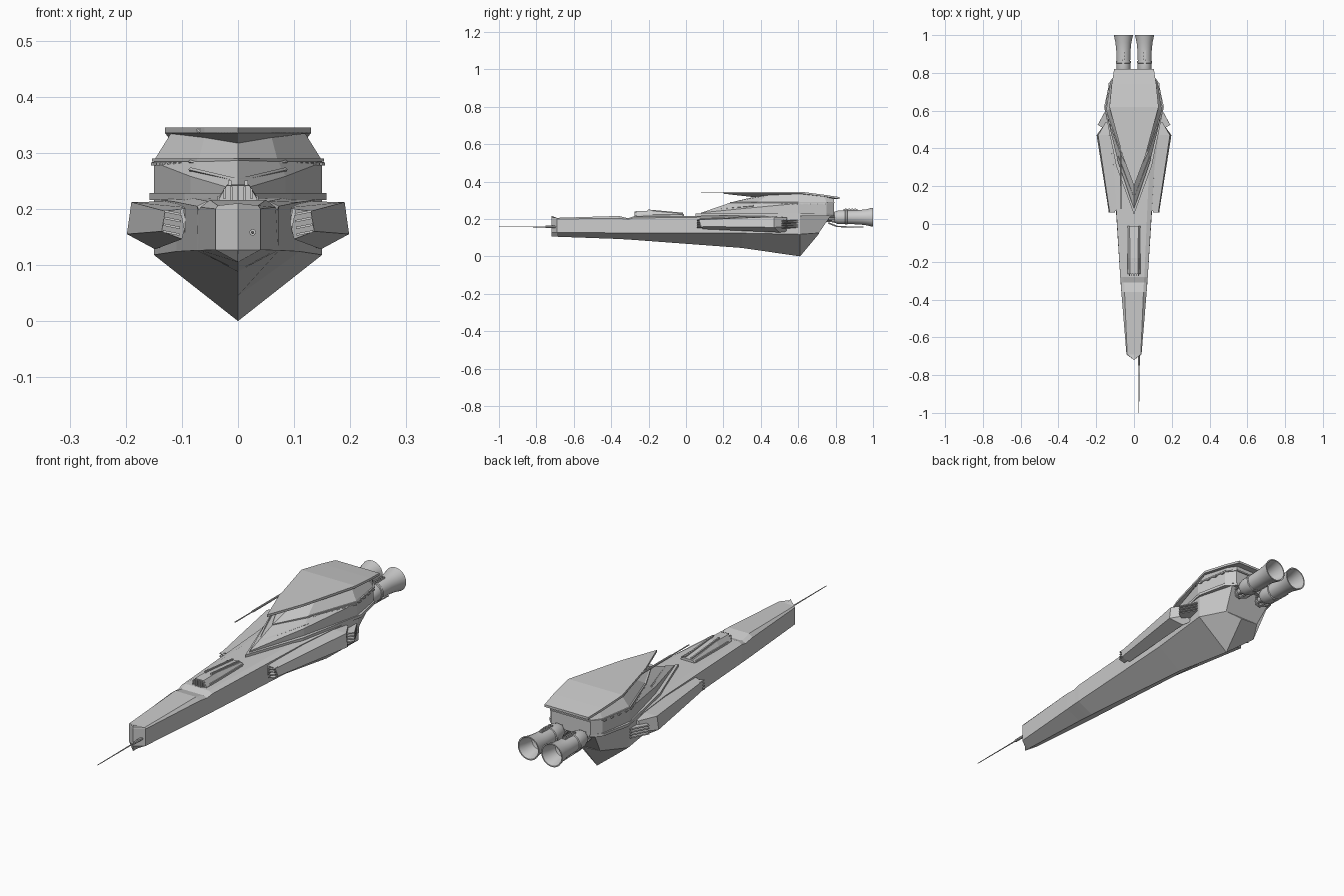
import bpy, bmesh, math
from mathutils import Vector


def loft(name, rings, mirror=False):
    """Skin rings of points; ends are capped strip-wise across the ring."""
    bm = bmesh.new()
    vs = [[bm.verts.new(p) for p in r] for r in rings]
    n = len(vs[0])
    for a, b in zip(vs, vs[1:]):
        for i in range(n):
            j = (i + 1) % n
            bm.faces.new((a[i], a[j], b[j], b[i]))
    for r in (vs[0], vs[-1]):
        for i in range(n // 2 - 1):
            bm.faces.new((r[i], r[i + 1], r[n - 2 - i], r[n - 1 - i]))
    bmesh.ops.remove_doubles(bm, verts=bm.verts, dist=1e-5)
    bmesh.ops.recalc_face_normals(bm, faces=bm.faces)
    me = bpy.data.meshes.new(name)
    bm.to_mesh(me)
    bm.free()
    ob = bpy.data.objects.new(name, me)
    bpy.context.collection.objects.link(ob)
    if mirror:
        ob.modifiers.new("mirror", 'MIRROR').use_bisect_axis[0] = False
    return ob


def sym(half):
    return half + [(-x, y, z) for x, y, z in reversed(half)]


def box(name, loc, dims, rot=(0, 0, 0)):
    bpy.ops.mesh.primitive_cube_add(size=1, location=loc, rotation=rot)
    ob = bpy.context.object
    ob.name, ob.scale = name, dims
    return ob


def rod(name, p, q, r1, r2=None, n=10):
    p, q = Vector(p), Vector(q)
    bpy.ops.mesh.primitive_cone_add(vertices=n, radius1=r1, radius2=r1 if r2 is None else r2,
                                    depth=(q - p).length, location=(p + q) / 2,
                                    rotation=(q - p).to_track_quat('Z', 'Y').to_euler())
    bpy.context.object.name = name


def lathe(name, profile, cx, cz, n=24):
    rings = [[(cx + r * math.cos(2 * math.pi * k / n), y, cz + r * math.sin(2 * math.pi * k / n))
              for k in range(n)] for y, r in profile]
    ob = loft(name, rings)
    bpy.ops.object.select_all(action='DESELECT')
    bpy.context.view_layer.objects.active = ob
    ob.select_set(True)
    bpy.ops.object.shade_smooth_by_angle(angle=math.radians(35))


def lerp(a, b, t):
    return Vector(a).lerp(Vector(b), t)


# Hull: y, top z, deck half width, side x, shoulder z, chine x, chine z, keel z
stations = [(-0.69, .206, .036, .040, .200, .040, .127, .105),
            (-0.36, .216, .050, .067, .203, .067, .126, .093),
            (-0.31, .204, .052, .070, .198, .071, .126, .090),
            (-0.28, .214, .055, .073, .205, .073, .126, .088),
            (0.30, .219, .080, .108, .212, .110, .124, .045),
            (0.61, .225, .135, .150, .218, .150, .118, .000)]
rings = [sym([(0, -.72, z) for z in (.217, .210, .200, .127, .105)])]
for y, zt, xd, xs, zs, xc, zc, zk in stations:
    rings.append(sym([(0, y, zt), (xd, y, zt), (xs, y, zs), (xc, y, zc), (0, y, zk)]))
rings.append(sym([(0, .78, .225), (.095, .78, .225), (.105, .775, .218), (.085, .71, .125), (0, .71, .12)]))
loft("hull", rings)

# Flange under the superstructure
plan = [(0, .05), (.095, .31), (.158, .62), (.130, .75), (.090, .79)]
loft("deck_flange", [sym([(x, y, z) for x, y in plan]) for z in (.216, .228)])

# Superstructure block with a wedge-shaped prow
plan = [(0, .08), (.085, .33), (.150, .60), (.125, .75), (.095, .79)]
crest = (.233, .258, .283, .283, .283)
loft("lower_superstructure", [
    sym([(x, y, .226) for x, y in plan]),
    sym([(x, y, z) for (x, y), z in zip(plan, crest)]),
    sym([(0, .24, .288), (.070, .38, .288), (.148, .60, .288), (.124, .75, .288), (.095, .79, .288)])])
plan = [(0, .235), (.073, .375), (.153, .60), (.128, .755), (.095, .795)]
loft("seam_lip", [sym([(x, y, z) for x, y in plan]) for z in (.284, .290)])

# Upper storey, overhang and roof plate
roof = [(0, .20, .345), (.060, .36, .345), (.130, .62, .345), (.118, .74, .329), (.105, .82, .317)]
loft("upper_superstructure_roof", [
    sym([(0, .24, .289), (.070, .38, .289), (.148, .60, .289), (.124, .75, .289), (.095, .79, .289)]),
    sym([(0, .36, .317), (.060, .44, .327), (.120, .61, .334), (.103, .74, .319), (.090, .79, .308)]),
    sym([(x, y, z - .010) for x, y, z in roof]),
    sym(roof)])

# Chevron rails along the prow
for s in (-1, 1):
    for k in range(2):
        rod("prow_rail", (0, .14 + .06 * k, .250 + .018 * k),
            (s * .085, .36 + .05 * k, .270 + .014 * k), .004, n=4)
    # Window row in the seam
    for k in range(6):
        t = k / 5
        p = lerp((.097, .46, .281), (.146, .59, .281), t)
        box("side_window", (s * p.x, p.y, p.z - .001), (.014, .014, .005), (0, 0, -s * .4))
    for k in range(4):
        p = lerp((.146, .62, .281), (.127, .74, .281), k / 3)
        box("rear_window", (s * p.x, p.y, p.z), (.014, .014, .005))

# Side pods
front = [(.130, .07, .196), (.136, .08, .160), (.100, .09, .146), (.085, .07, .202)]
mid = [(.190, .47, .212), (.198, .47, .155), (.148, .50, .128), (.095, .47, .214)]
rear = [(.150, .54, .207), (.155, .53, .158), (.135, .54, .132), (.095, .54, .212)]
loft("side_pod", [front, mid, rear], mirror=True)

# Louvres at both pod ends
for s in (-1, 1):
    for k in range(4):
        z = .157 + .012 * k
        box("pod_front_louvre", (s * (.119 - .001 * k), .075, z), (.030, .030, .004), (0, s * -.2, 0))
        box("pod_rear_louvre", (s * .150, .550, z - .004), (.050, .085, .005), (0, s * -.15, s * .5))
    box("pod_front_post", (s * .096, .078, .178), (.006, .02, .045), (0, s * .2, 0))

# Deck housing with a grilled front
loft("deck_housing", [
    sym([(0, -.265, .242), (.020, -.265, .242), (.034, -.265, .218), (.034, -.265, .205)]),
    sym([(0, -.180, .243), (.020, -.180, .243), (.036, -.180, .218), (.036, -.180, .205)]),
    sym([(0, -.010, .227), (.024, -.010, .227), (.034, -.010, .218), (.034, -.010, .205)])])
for k in range(5):
    x = -.024 + .012 * k
    box("grille_bar", (x, -.268, .227), (.004, .014, .026 if abs(x) < .02 else .018))
for s in (-1, 1):
    box("housing_rib", (s * .015, -.11, .238), (.006, .19, .008), (-.09, 0, 0))
    box("housing_side_rail", (s * .034, -.13, .219), (.005, .22, .008))

# Engines: nozzle bell, mount and plumbing
bell = [(.795, 0), (.795, .030), (.815, .037), (.85, .037), (.852, .040), (.862, .040), (.864, .036),
        (.92, .038), (.96, .042), (1.0, .051), (1.0, .046), (.96, .036), (.93, .032), (.92, 0)]
for s in (-1, 1):
    cx, cz = s * .056, .209
    lathe("engine_nozzle", bell, cx, cz)
    rod("engine_mount", (cx, .70, cz), (cx, .80, cz), .016, n=12)
    rod("mount_collar", (cx, .745, cz), (cx, .765, cz), .026, n=12)
    for k in range(6):
        a = k * math.pi / 3
        c, d = math.cos(a), math.sin(a)
        rod("mount_strut", (cx + .020 * c, .72, cz + .020 * d), (cx + .029 * c, .81, cz + .029 * d), .004, n=6)
    box("nozzle_top_rail", (cx, .88, cz + .037), (.014, .075, .012))
    for k in range(4):
        box("rail_block", (cx, .855 + .017 * k, cz + .044), (.009, .008, .006))
    rod("nozzle_fuel_line", (cx, .76, cz - .030), (cx, .81, cz - .050), .004, n=6)
    rod("nozzle_fuel_line", (cx, .81, cz - .050), (cx, .95, cz - .053), .003, n=6)

# Nose antenna and roof mast
rod("nose_antenna", (.026, -1.0, .158), (.026, -.69, .158), .0015, .003, 8)
rod("antenna_socket", (.026, -.75, .158), (.026, -.69, .158), .006, n=8)
rod("roof_mast", (-.070, .08, .340), (-.070, .42, .340), .0025, n=8)
rod("mast_sleeve", (-.070, .20, .340), (-.070, .42, .340), .0045, n=8)
